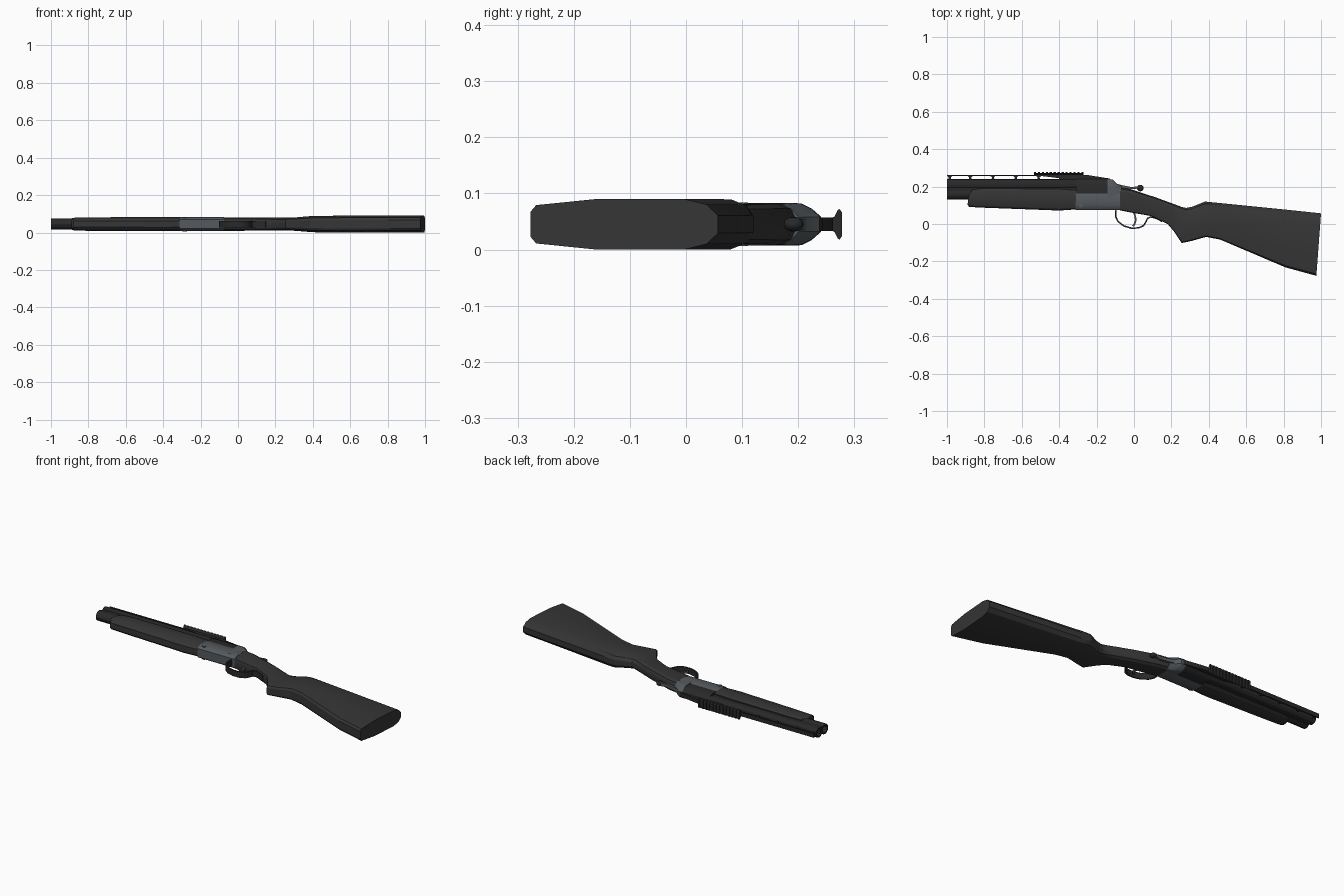
import bpy, bmesh, math
from mathutils import Vector

if "Cube" in bpy.data.objects:
    bpy.data.objects.remove(bpy.data.objects["Cube"])

ZC = 0.047  # the gun lies on its side: x = length, y = gun's up, z = thickness


def material(name, rgb):
    m = bpy.data.materials.new(name)
    m.diffuse_color = (*rgb, 1)
    m.use_nodes = True
    m.node_tree.nodes["Principled BSDF"].inputs["Base Color"].default_value = m.diffuse_color
    return m


STOCK = material("charcoal stock", (0.036, 0.036, 0.036))
BARREL = material("black steel", (0.022, 0.022, 0.022))
STEEL = material("grey steel", (0.09, 0.102, 0.112))


def skin(name, rings, mat, smooth=30):
    """Join a sequence of equal-sized point rings and cap both ends."""
    bm = bmesh.new()
    rows = [[bm.verts.new((x, y, ZC + z)) for x, y, z in r] for r in rings]
    n = len(rows[0])
    for a, b in zip(rows, rows[1:]):
        for i in range(n):
            j = (i + 1) % n
            bm.faces.new((a[i], a[j], b[j], b[i]))
    bm.faces.new(rows[0])
    bm.faces.new(rows[-1])
    bmesh.ops.recalc_face_normals(bm, faces=bm.faces)
    me = bpy.data.meshes.new(name)
    bm.to_mesh(me)
    bm.free()
    me.materials.append(mat)
    ob = bpy.data.objects.new(name, me)
    bpy.context.collection.objects.link(ob)
    bpy.ops.object.select_all(action='DESELECT')
    ob.select_set(True)
    bpy.context.view_layer.objects.active = ob
    bpy.ops.object.shade_smooth_by_angle(angle=math.radians(smooth))
    return ob


def loft(name, stations, section, mat):
    """Stations: top x, top y, bottom x, bottom y, half width.
    Section: (height fraction, width fraction) from bottom to top."""
    rings = []
    for xt, yt, xb, yb, hw in stations:
        half = [(xb + (xt - xb) * t, yb + (yt - yb) * t, hw * w) for t, w in section]
        rings.append(half + [(x, y, -z) for x, y, z in reversed(half)])
    return skin(name, rings, mat, 25)


def bar(name, half, x0, x1, mat):
    """Symmetric (y, half width) profile run along x."""
    prof = half + [(y, -z) for y, z in reversed(half)]
    return skin(name, [[(x, y, z) for y, z in prof] for x in (x0, x1)], mat)


def plate(name, outline, hz, mat):
    """Side outline (x, y) given a thickness."""
    return skin(name, [[(x, y, z) for x, y in outline] for z in (-hz, hz)], mat)


def strip(name, path, thick, hz, mat):
    """Flat band bent along a side-view path."""
    pts = [Vector(p) for p in path]
    rings = []
    for i, p in enumerate(pts):
        d = (pts[min(i + 1, len(pts) - 1)] - pts[max(i - 1, 0)]).normalized()
        n = Vector((-d.y, d.x)) * thick / 2
        a, b = p + n, p - n
        rings.append([(a.x, a.y, hz), (a.x, a.y, -hz), (b.x, b.y, -hz), (b.x, b.y, hz)])
    return skin(name, rings, mat, 40)


def tube(name, y, r, x0, x1, bore, mat):
    def circle(x, rad):
        return [(x, y + rad * math.cos(math.tau * k / 12), rad * math.sin(math.tau * k / 12))
                for k in range(12)]
    return skin(name, [circle(x1, r), circle(x0, r), circle(x0, bore), circle(x0 + 0.4, bore)], mat)


# Stock with pistol grip
ROUND = [(0, .5), (.03, .76), (.35, 1), (.82, 1), (.94, .78), (1, .35)]
loft("stock", [
    (-.075, .195, -.075, .073, .036), (-.02, .187, -.02, .062, .036),
    (.12, .141, .09, .043, .035), (.21, .108, .18, .000, .034),
    (.255, .091, .21, -.035, .034), (.28, .086, .255, -.102, .034),
    (.31, .092, .31, -.09, .036), (.38, .120, .385, -.069, .042),
    (.42, .116, .46, -.083, .0445), (.80, .078, .81, -.232, .045),
    (1.0, .057, .975, -.277, .045)], ROUND, STOCK)

# Fore-end under the barrels
FORE = [(0, .45), (.08, .72), (.35, 1), (.75, 1), (.93, .9), (1, .75)]
loft("fore_end", [
    (-.885, .150, -.89, .102, .031), (-.865, .184, -.88, .091, .034),
    (-.80, .190, -.80, .087, .036), (-.40, .187, -.40, .072, .038),
    (-.31, .180, -.31, .078, .037)], FORE, STOCK)

# Over-and-under barrels, with the joining rib between them
for label, y in (("upper", .212), ("lower", .160)):
    tube(label + "_barrel", y, .029, -1.0, -.13, .021, BARREL)
bar("side_rib", [(.174, .022), (.198, .022)], -.995, -.14, BARREL)
bar("breech_block", [(.16, .035), (.205, .035), (.225, .027), (.240, .012)], -.31, -.138, BARREL)

# Receiver body and its rounded rear hump
bar("receiver", [(.076, .024), (.084, .031), (.105, .037), (.160, .037), (.166, .034)],
    -.312, -.075, STEEL)
loft("receiver_rear", [
    (-.142, .241, -.142, .10, .038), (-.115, .238, -.115, .10, .038),
    (-.09, .214, -.08, .10, .037), (-.068, .202, -.07, .10, .034)],
    [(0, .95), (.6, 1), (.75, .98), (.88, .74), (1, .35)], STEEL)

# Hinge pins on both sides of the receiver
for s in (-1, 1):
    skin("hinge_pin", [[(-.285 + .011 * math.cos(k * math.tau / 10),
                         .10 + .011 * math.sin(k * math.tau / 10), s * z)
                        for k in range(10)] for z in (.030, .0385)], STEEL)

# Opening lever with thumb knob
plate("opening_lever", [(-.09, .195), (-.09, .214), (-.06, .207), (-.01, .197),
                        (.03, .204), (.03, .190), (-.01, .186)], .009, STEEL)
bpy.ops.mesh.primitive_uv_sphere_add(segments=10, ring_count=6, radius=.018,
                                     location=(.034, .192, ZC))
knob = bpy.context.object
knob.name = "lever_knob"
knob.scale.z = .75
knob.data.materials.append(BARREL)
bpy.ops.object.shade_smooth_by_angle(angle=math.radians(40))

# Trigger guard and trigger
strip("trigger_guard", [(-.096, .078), (-.098, .04), (-.086, .014), (-.055, -.010),
                        (-.015, -.022), (.025, -.021), (.052, -.008), (.064, .012),
                        (.072, .030), (.09, .038), (.12, .030), (.15, .014)],
      .008, .017, BARREL)
strip("trigger", [(-.002, .065), (.007, .04), (.009, .02), (.003, .0), (-.006, -.012)],
      .009, .006, STEEL)

# Ventilated top rib on flared posts
bar("top_rib", [(.256, .012), (.262, .012)], -1.0, -.45, BARREL)
for x in (-.985, -.876, -.754, -.632, -.51):
    plate("rib_post", [(x - .008, .238), (x + .008, .238), (x + .005, .249),
                       (x + .014, .257), (x - .014, .257), (x - .005, .249)], .009, BARREL)

# Ramp carrying the sight rail
plate("rail_ramp", [(-.50, .257), (-.40, .245), (-.40, .236), (-.12, .236), (-.13, .243),
                    (-.25, .262), (-.50, .264)], .012, BARREL)

# Sight rail: flared base with cross teeth
bar("sight_rail", [(.260, .012), (.264, .013), (.271, .026), (.273, .026)], -.535, -.27, BARREL)
for k in range(13):
    x = -.535 + k * .0211
    bar("rail_tooth", [(.270, .025), (.2735, .0275), (.278, .021)], x, x + .0118, BARREL)

# Butt underside touches the ground: settle the model on z = 0
low = min((o.matrix_world @ v.co).z for o in bpy.data.objects if o.type == 'MESH'
          for v in o.data.vertices)
for o in bpy.data.objects:
    o.location.z -= low
